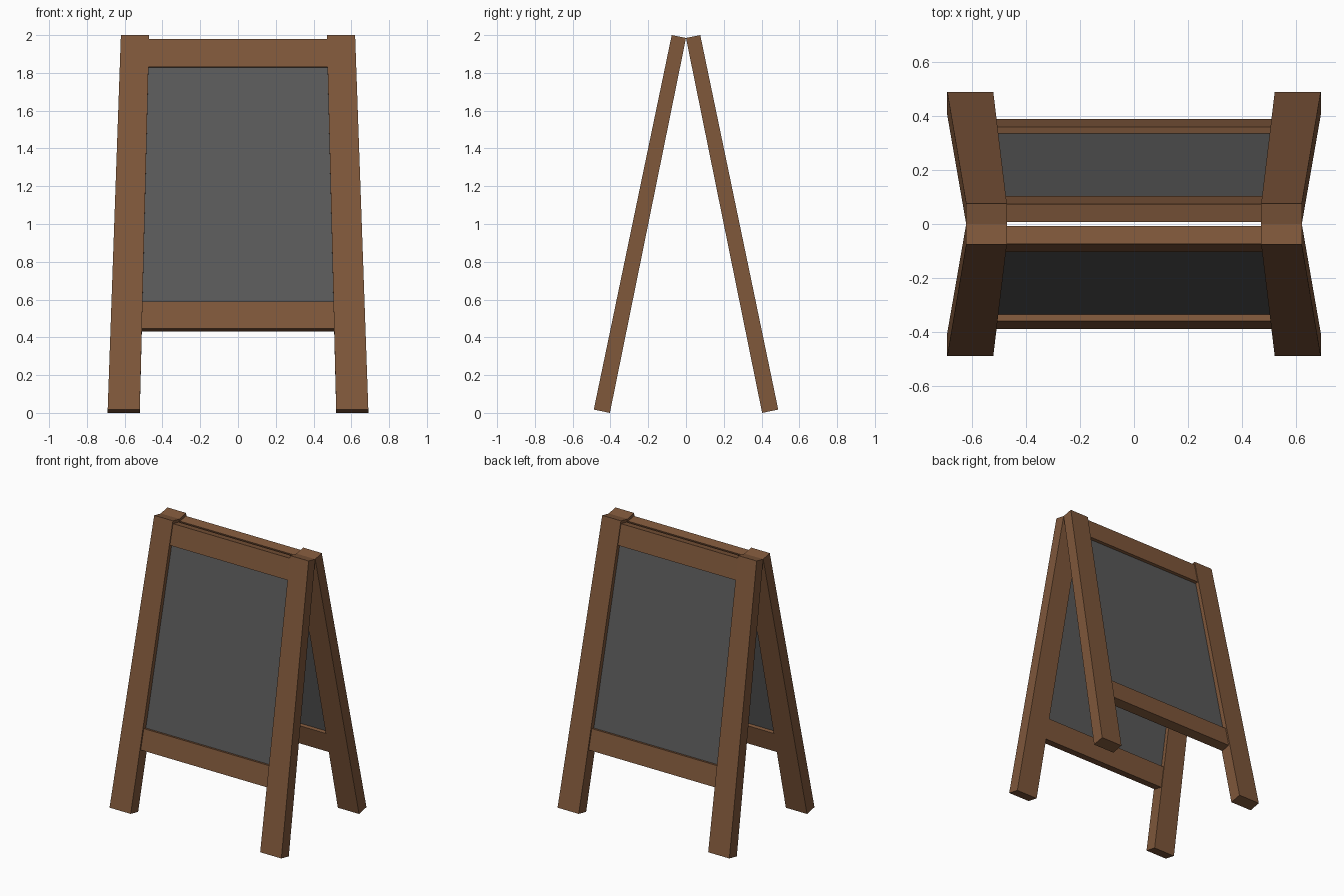
import bpy, bmesh
from mathutils import Vector

if "Cube" in bpy.data.objects:
    bpy.data.objects.remove(bpy.data.objects["Cube"])


def material(name, rgb):
    m = bpy.data.materials.new(name)
    m.diffuse_color = (*rgb, 1)
    m.use_nodes = True
    m.node_tree.nodes["Principled BSDF"].inputs["Base Color"].default_value = m.diffuse_color
    return m


WOOD = material("brown wood", (0.21, 0.095, 0.043))
SLATE = material("slate grey", (0.1, 0.1, 0.1))

# Sloped plane of one panel: s runs up the slope, d runs outwards
BASE = Vector((0, -0.403, 0))
LENGTH = Vector((0, 0.403, 1.985)).length
UP = Vector((0, 0.403, 1.985)).normalized()
OUT = Vector((0, -UP.z, UP.y))


def inner_x(s):
    """Inside edge of the tapering legs at slope height s."""
    return 0.52 - 0.05 * s / LENGTH


def slab(name, low, high, mat, side, mirror=False):
    """Tapered box; low and high are (s, x0, x1, d0, d1) end sections."""
    bm = bmesh.new()
    rings = []
    for s, x0, x1, d0, d1 in (low, high):
        rings.append([bm.verts.new(Vector((x, 0, 0)) + BASE + UP * s + OUT * d)
                      for x, d in ((x0, d0), (x1, d0), (x1, d1), (x0, d1))])
    a, b = rings
    bm.faces.new(a)
    bm.faces.new(b)
    for i in range(4):
        j = (i + 1) % 4
        bm.faces.new((a[i], a[j], b[j], b[i]))
    if side == "back":
        for v in bm.verts:
            v.co.y *= -1
    bmesh.ops.recalc_face_normals(bm, faces=bm.faces)
    me = bpy.data.meshes.new(name)
    bm.to_mesh(me)
    bm.free()
    me.materials.append(mat)
    ob = bpy.data.objects.new(side + "_" + name, me)
    bpy.context.collection.objects.link(ob)
    if mirror:
        ob.modifiers.new("mirror", 'MIRROR')


def crosspiece(name, s0, s1, d0, d1, mat, side):
    """Piece spanning between the legs, its ends tucked into them."""
    ends = [(s, -inner_x(s) - 0.01, inner_x(s) + 0.01, d0, d1) for s in (s0, s1)]
    slab(name, *ends, mat, side)


for side in ("front", "back"):
    # Tapered legs
    slab("legs", (0, 0.52, 0.69, 0, 0.087), (LENGTH, 0.47, 0.62, 0, 0.077),
         WOOD, side, mirror=True)
    # Rails
    crosspiece("bottom_rail", 0.44, 0.588, 0.005, 0.074, WOOD, side)
    crosspiece("top_rail", 1.855, 2.005, 0.004, 0.071, WOOD, side)
    # Recessed writing board
    crosspiece("board", 0.57, 1.87, 0.03, 0.05, SLATE, side)
